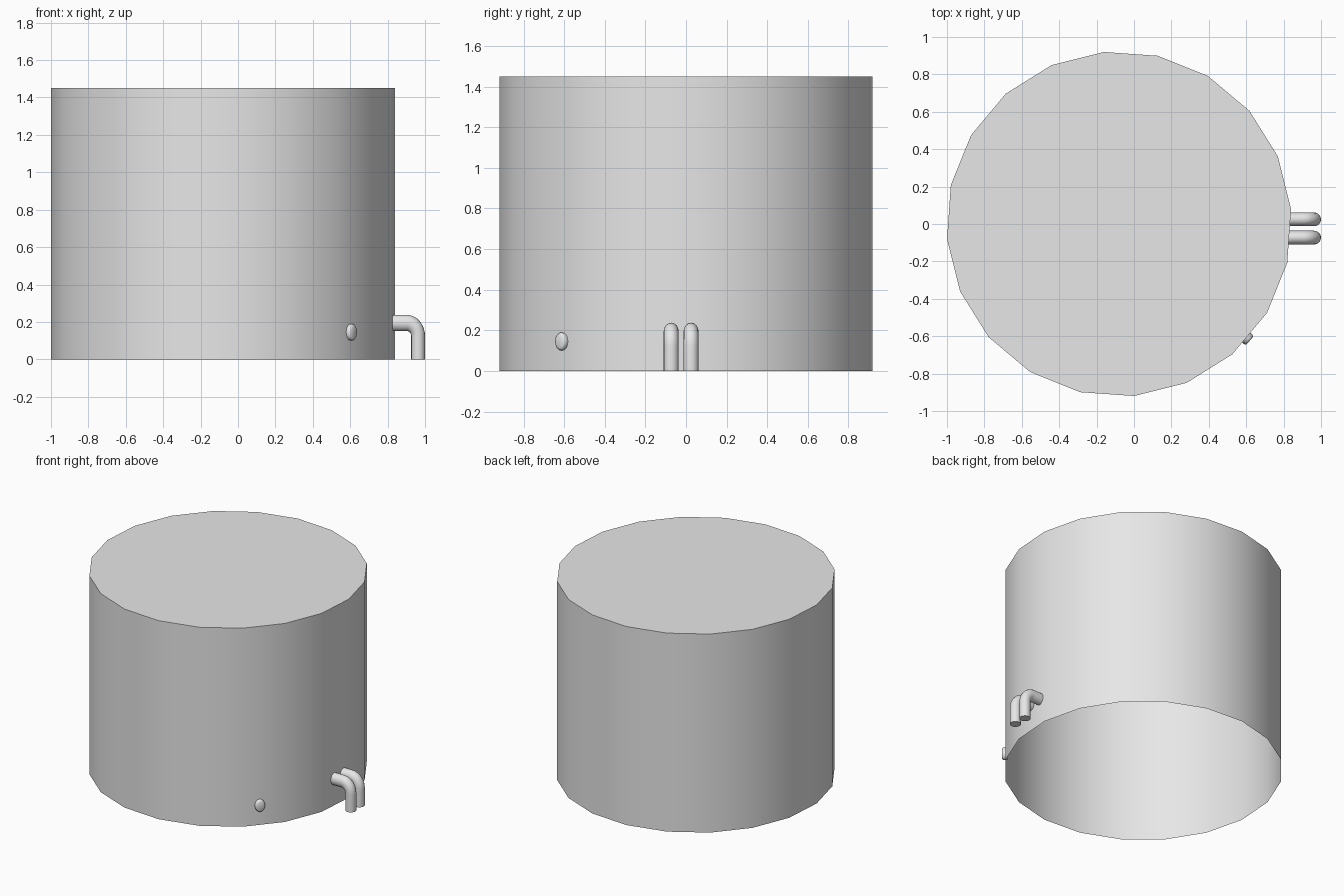
import bpy
import bmesh
from math import radians, sin, cos, pi
from mathutils import Vector, Matrix

cube = bpy.data.objects.get("Cube")
if cube:
    bpy.data.objects.remove(cube, do_unlink=True)

# One plain grey for the whole model
grey = bpy.data.materials.new("light_grey")
grey.use_nodes = True
colour = (0.8, 0.8, 0.8, 1)
grey.diffuse_color = colour
grey.node_tree.nodes["Principled BSDF"].inputs["Base Color"].default_value = colour

CENTRE = Vector((-0.08, 0, 0))
RADIUS = 0.923
HEIGHT = 1.45


def finish(name, bm, angle=35):
    bmesh.ops.recalc_face_normals(bm, faces=bm.faces)
    mesh = bpy.data.meshes.new(name)
    bm.to_mesh(mesh)
    bm.free()
    mesh.materials.append(grey)
    obj = bpy.data.objects.new(name, mesh)
    bpy.context.collection.objects.link(obj)
    bpy.ops.object.select_all(action="DESELECT")
    obj.select_set(True)
    bpy.context.view_layer.objects.active = obj
    bpy.ops.object.shade_smooth_by_angle(angle=radians(angle))
    return obj


def loft(bm, rings):
    """Join successive closed rings of points with quads."""
    loops = [[bm.verts.new(p) for p in ring] for ring in rings]
    for a, b in zip(loops, loops[1:]):
        for i in range(len(a)):
            j = (i + 1) % len(a)
            bm.faces.new((a[i], a[j], b[j], b[i]))
    return loops


# Tank: twenty-sided shell with a flat lid, open underneath
bm = bmesh.new()
angles = [radians(5 + 18 * i) for i in range(20)]
rings = [[CENTRE + Vector((RADIUS * cos(a), RADIUS * sin(a), z)) for a in angles]
         for z in (0, HEIGHT)]
bm.faces.new(loft(bm, rings)[-1])
finish("tank", bm)


# Outlet pipes: run out of the wall, bend down and reach the ground
def outlet_pipe(name, y, radius=0.037, bend=0.06, stretch=1.17):
    top, out = 0.166, 0.963
    path = [(0.82, top, 0)]
    for i in range(9):
        a = pi / 2 * i / 8
        path.append((out - bend + bend * sin(a), top - bend + bend * cos(a), a))
    path.append((out, 0, pi / 2))
    bm = bmesh.new()
    rings = []
    for x, z, a in path:
        normal = Vector((sin(a), 0, cos(a)))
        ring = []
        for i in range(16):
            t = 2 * pi * i / 16
            p = Vector((x, y, z)) + radius * (normal * cos(t) + Vector((0, sin(t), 0)))
            p.z *= stretch
            ring.append(p)
        rings.append(ring)
    loops = loft(bm, rings)
    bm.faces.new(loops[0])
    bm.faces.new(loops[-1])
    finish(name, bm)


outlet_pipe("left_outlet_pipe", 0.025)
outlet_pipe("right_outlet_pipe", -0.073)

# Drain plug: small oval button with a rounded rim, set into the wall
bm = bmesh.new()
profile = [(0.9, 1), (0.928, 1), (0.935, 0.9), (0.939, 0.7)]
rings = [[Vector((d, 0.034 * r * cos(t), 0.044 * r * sin(t)))
          for t in (2 * pi * i / 16 for i in range(16))] for d, r in profile]
loops = loft(bm, rings)
bm.faces.new(loops[0])
bm.faces.new(loops[-1])
bmesh.ops.transform(bm, verts=bm.verts,
                    matrix=Matrix.Translation(CENTRE + Vector((-0.02, -0.02, 0.145)))
                    @ Matrix.Rotation(radians(-40), 4, "Z"))
finish("drain_plug", bm, 50)
